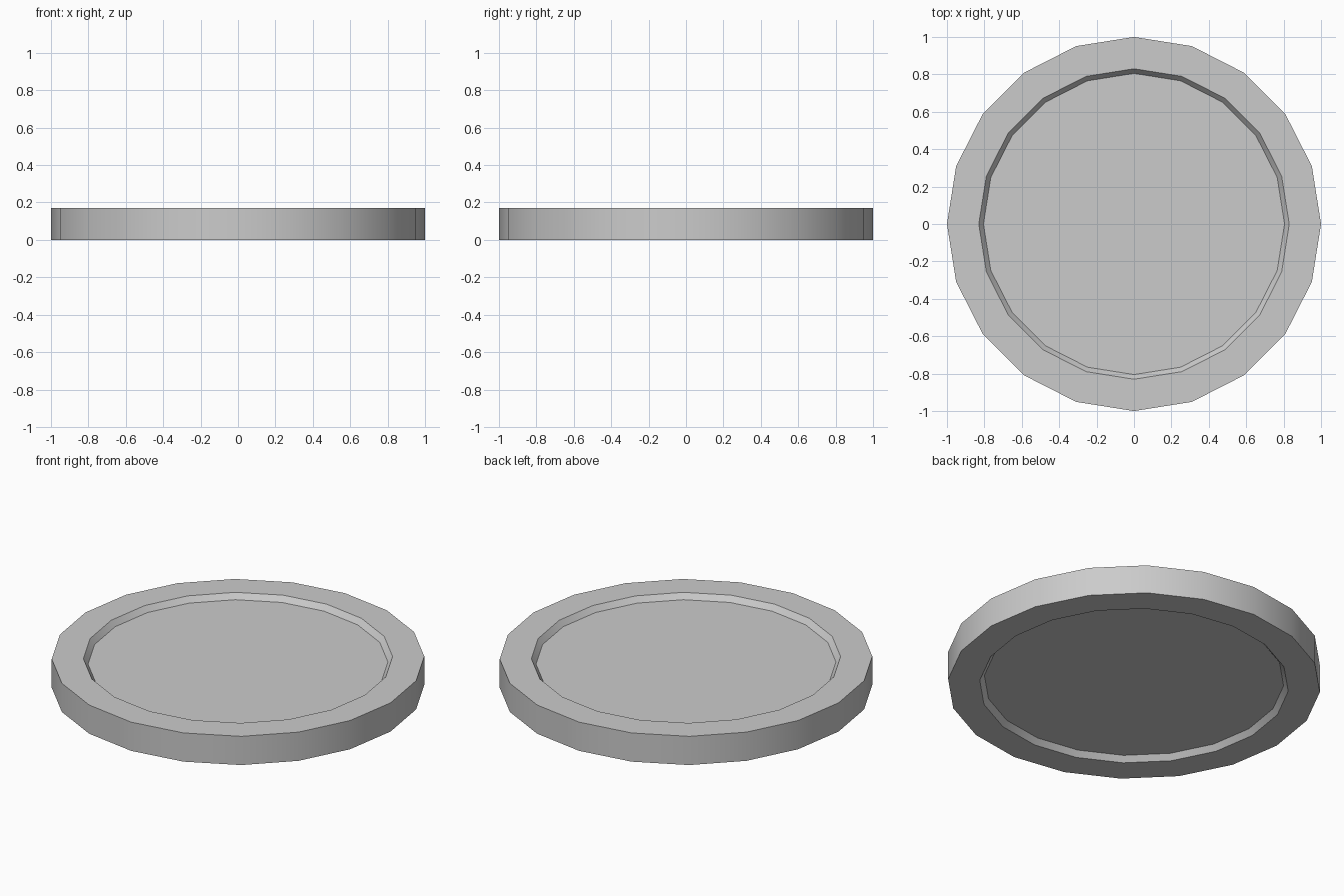
import bpy, bmesh
from math import cos, sin, radians, tau

if "Cube" in bpy.data.objects:
    bpy.data.objects.remove(bpy.data.objects["Cube"])

SIDES = 20
HEIGHT = 0.17
DEPTH = 0.032

# Half-profile from lower floor, around the rim, to the upper floor (radius, z)
profile = [(0.805, DEPTH), (0.83, 0), (1, 0),
           (1, HEIGHT), (0.83, HEIGHT), (0.805, HEIGHT - DEPTH)]

bm = bmesh.new()
rings = [[bm.verts.new((r * cos(tau * i / SIDES), r * sin(tau * i / SIDES), z))
          for i in range(SIDES)] for r, z in profile]

# Rim walls and bevelled recess walls
for a, b in zip(rings, rings[1:]):
    for i in range(SIDES):
        j = (i + 1) % SIDES
        bm.faces.new((a[i], a[j], b[j], b[i]))

# Recessed floors, below and above
bm.faces.new(rings[0][::-1])
bm.faces.new(rings[-1])
bmesh.ops.recalc_face_normals(bm, faces=bm.faces)

mesh = bpy.data.meshes.new("recessed_disc")
bm.to_mesh(mesh)
bm.free()
disc = bpy.data.objects.new("recessed_disc", mesh)
bpy.context.collection.objects.link(disc)

# Smooth round the walls, sharp at the rims
bpy.context.view_layer.objects.active = disc
disc.select_set(True)
bpy.ops.object.shade_smooth_by_angle(angle=radians(30))
